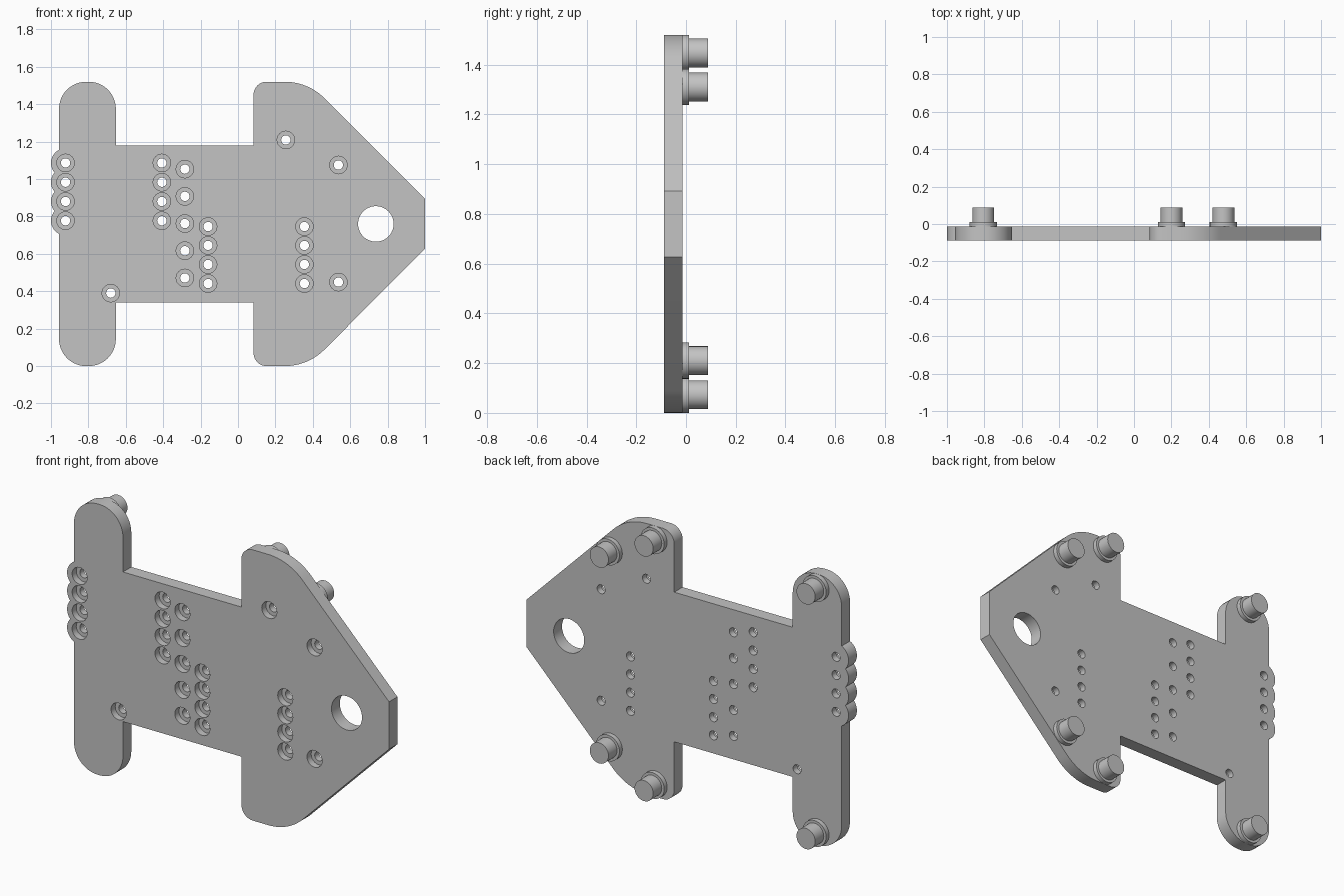
import bpy, bmesh
from math import radians, sin, cos, asin, acos, degrees, pi

cube = bpy.data.objects.get("Cube")
if cube:
    bpy.data.objects.remove(cube, do_unlink=True)

HEIGHT = 1.52
FRONT, BACK, FLANGE, TIP = -0.088, -0.014, 0.012, 0.088

grey = bpy.data.materials.new("plain grey")
grey.use_nodes = True
colour = (0.55, 0.55, 0.55, 1)
grey.diffuse_color = colour
grey.node_tree.nodes["Principled BSDF"].inputs["Base Color"].default_value = colour


def make_object(name, bm):
    bmesh.ops.recalc_face_normals(bm, faces=bm.faces[:])
    mesh = bpy.data.meshes.new(name)
    bm.to_mesh(mesh)
    bm.free()
    obj = bpy.data.objects.new(name, mesh)
    bpy.context.collection.objects.link(obj)
    mesh.materials.append(grey)
    return obj


def smooth(obj):
    bpy.ops.object.select_all(action='DESELECT')
    obj.select_set(True)
    bpy.context.view_layer.objects.active = obj
    bpy.ops.object.shade_smooth_by_angle(angle=radians(30))


def arc(cx, cz, r, start, end, steps=12):
    angles = [radians(start + (end - start) * i / steps) for i in range(steps + 1)]
    return [(cx + r * cos(a), cz + r * sin(a)) for a in angles]


def lathe(bm, x, z, profile, sides=32):
    """Closed turned solid along y from (radius, y) steps."""
    rings = []
    for r, y in profile:
        rings.append([bm.verts.new((x + r * cos(2 * pi * i / sides), y,
                                    z + r * sin(2 * pi * i / sides)))
                      for i in range(sides)])
    for a, b in zip(rings, rings[1:]):
        for i in range(sides):
            j = (i + 1) % sides
            bm.faces.new((a[i], a[j], b[j], b[i]))
    bm.faces.new(rings[0])
    bm.faces.new(rings[-1])


# Plate outline: upper half, scalloped left edge, mirrored lower half
R = 0.145
LEFT, TAB = -0.957, -0.653
upper = [(1, 0.893)]
upper += arc(0.25, HEIGHT - 0.3, 0.3, 45, 90)
upper += arc(0.153, HEIGHT - 0.07, 0.07, 90, 180)
upper += [(0.083, 1.18), (TAB, 1.18)]
upper += arc(TAB - R, HEIGHT - R, R, 0, 90)
upper += arc(LEFT + R, HEIGHT - R, R, 90, 180)

left_rows = [1.086, 0.983, 0.880, 0.777]
HOLE_X, BUMP = -0.922, 0.078
edge = degrees(acos((LEFT - HOLE_X) / BUMP))
meet = degrees(asin(0.0515 / BUMP))
scallops = []
for i, z in enumerate(left_rows):
    start = edge if i == 0 else 180 - meet
    end = 360 - edge if i == 3 else 180 + meet
    points = arc(HOLE_X, z, BUMP, start, end)
    scallops += points if i == 0 else points[1:]
lower = [(x, HEIGHT - z) for x, z in reversed(upper)]

bm = bmesh.new()
face = bm.faces.new([bm.verts.new((x, FRONT, z)) for x, z in upper + scallops + lower])
bmesh.ops.remove_doubles(bm, verts=bm.verts[:], dist=0.0005)
result = bmesh.ops.extrude_face_region(bm, geom=bm.faces[:])
moved = [v for v in result["geom"] if isinstance(v, bmesh.types.BMVert)]
bmesh.ops.translate(bm, verts=moved, vec=(0, BACK - FRONT, 0))
plate = make_object("base_plate", bm)

# Counterbored screw holes and the large round opening
right_rows = [0.746, 0.645, 0.543, 0.441]
holes = [(x, z) for x in (HOLE_X, -0.407) for z in left_rows]
holes += [(x, z) for x in (-0.16, 0.355) for z in right_rows]
holes += [(-0.284, 1.053 - 0.1455 * i) for i in range(5)]
holes += [(0.256, 1.209), (0.537, 1.075), (0.537, 0.449), (-0.68, 0.39)]
middle = (FRONT + BACK) / 2
bm = bmesh.new()
for x, z in holes:
    lathe(bm, x, z, [(0.047, FRONT - 0.05), (0.047, middle),
                     (0.025, middle), (0.025, BACK + 0.05)], 24)
lathe(bm, 0.737, HEIGHT / 2, [(0.095, FRONT - 0.05), (0.095, BACK + 0.05)], 48)
cutter = make_object("hole_cutter", bm)
cutter.hide_render = True

cut = plate.modifiers.new("holes", 'BOOLEAN')
cut.operation = 'DIFFERENCE'
cut.solver = 'EXACT'
cut.object = cutter
bpy.context.view_layer.update()
depsgraph = bpy.context.evaluated_depsgraph_get()
cut_mesh = bpy.data.meshes.new_from_object(plate.evaluated_get(depsgraph))
plate.modifiers.clear()
plate.data = cut_mesh
bpy.data.objects.remove(cutter, do_unlink=True)
smooth(plate)

# Flanged pegs on the back, mirrored top and bottom
for label, x, z in (("right", -0.806, 1.447), ("middle", 0.2, 1.447), ("left", 0.478, 1.31)):
    for side, height in (("upper", z), ("lower", HEIGHT - z)):
        bm = bmesh.new()
        lathe(bm, x, height, [(0.073, BACK - 0.004), (0.073, FLANGE),
                              (0.058, FLANGE), (0.058, TIP)])
        smooth(make_object(f"{side}_{label}_peg", bm))
